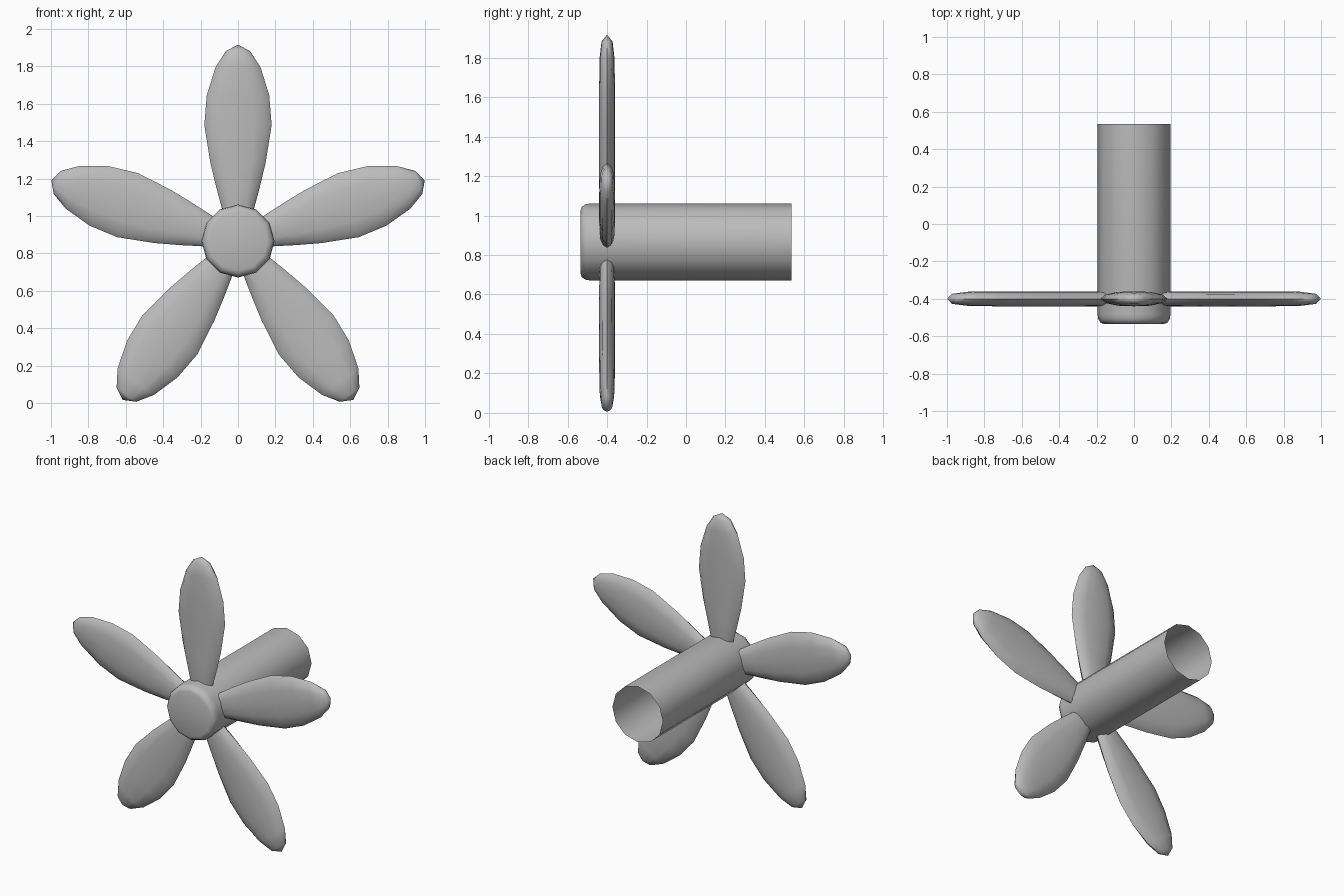
import bpy, bmesh, math
from mathutils import Vector

if "Cube" in bpy.data.objects:
    bpy.data.objects.remove(bpy.data.objects["Cube"])

CENTER_Z = 0.866
BLADE_Y = -0.40
SIDES = 12

grey = bpy.data.materials.new("plain_grey")
grey.diffuse_color = (0.5, 0.5, 0.5, 1)
grey.use_nodes = True
grey.node_tree.nodes["Principled BSDF"].inputs["Base Color"].default_value = grey.diffuse_color


def finish(bm, name, angle):
    """Turn a bmesh into a smooth-shaded object with sharp edges kept."""
    bmesh.ops.recalc_face_normals(bm, faces=bm.faces)
    mesh = bpy.data.meshes.new(name)
    bm.to_mesh(mesh)
    bm.free()
    mesh.materials.append(grey)
    obj = bpy.data.objects.new(name, mesh)
    bpy.context.collection.objects.link(obj)
    bpy.ops.object.select_all(action='DESELECT')
    obj.select_set(True)
    bpy.context.view_layer.objects.active = obj
    bpy.ops.object.shade_smooth_by_angle(angle=math.radians(angle))
    return obj


def bridge(bm, a, b):
    n = len(a)
    for i in range(n):
        bm.faces.new((a[i], a[(i + 1) % n], b[(i + 1) % n], b[i]))


# Hub: tube open at the back, rounded edge and closed cap at the front
bm = bmesh.new()
rings = []
for y, r in [(0.535, 0.195), (-0.485, 0.195), (-0.510, 0.191),
             (-0.528, 0.178), (-0.535, 0.158)]:
    rings.append([bm.verts.new((r * math.cos(math.tau * i / SIDES), y,
                                CENTER_Z + r * math.sin(math.tau * i / SIDES)))
                  for i in range(SIDES)])
for a, b in zip(rings, rings[1:]):
    bridge(bm, a, b)
bm.faces.new(rings[-1])
hub = finish(bm, "hub", 45)
# Make sure the open tube's surface points outwards
side = hub.data.polygons[0]
if side.normal.dot(side.center - Vector((0, side.center.y, CENTER_Z))) < 0:
    hub.data.flip_normals()

# Blade stations: distance from hub axis, half width, half thickness
STATIONS = [(0.10, 0.068, 0.030), (0.17, 0.085, 0.037), (0.29, 0.117, 0.04),
            (0.42, 0.148, 0.04), (0.62, 0.180, 0.04), (0.78, 0.167, 0.04),
            (0.93, 0.120, 0.038), (1.015, 0.065, 0.028)]
TIP = 1.05
# Lens-like cross-section
SECTION = [(1, 0), (0.85, 0.55), (0.5, 0.92), (0, 1), (-0.5, 0.92), (-0.85, 0.55),
           (-1, 0), (-0.85, -0.55), (-0.5, -0.92), (0, -1), (0.5, -0.92), (0.85, -0.55)]


def make_blade(name, angle):
    u = Vector((math.cos(angle), 0, math.sin(angle)))
    side = Vector((-math.sin(angle), 0, math.cos(angle)))
    depth = Vector((0, 1, 0))
    origin = Vector((0, BLADE_Y, CENTER_Z))
    bm = bmesh.new()
    rings = [[bm.verts.new(origin + u * r + side * (w * a) + depth * (t * b))
              for a, b in SECTION] for r, w, t in STATIONS]
    for a, b in zip(rings, rings[1:]):
        bridge(bm, a, b)
    bm.faces.new(rings[0])
    tip = bm.verts.new(origin + u * TIP)
    last = rings[-1]
    for i in range(len(last)):
        bm.faces.new((last[i], last[(i + 1) % len(last)], tip))
    return finish(bm, name, 60)


# Five blades evenly spaced, first one pointing up
for k in range(5):
    make_blade(f"blade_{k + 1}", math.radians(90 + 72 * k))
